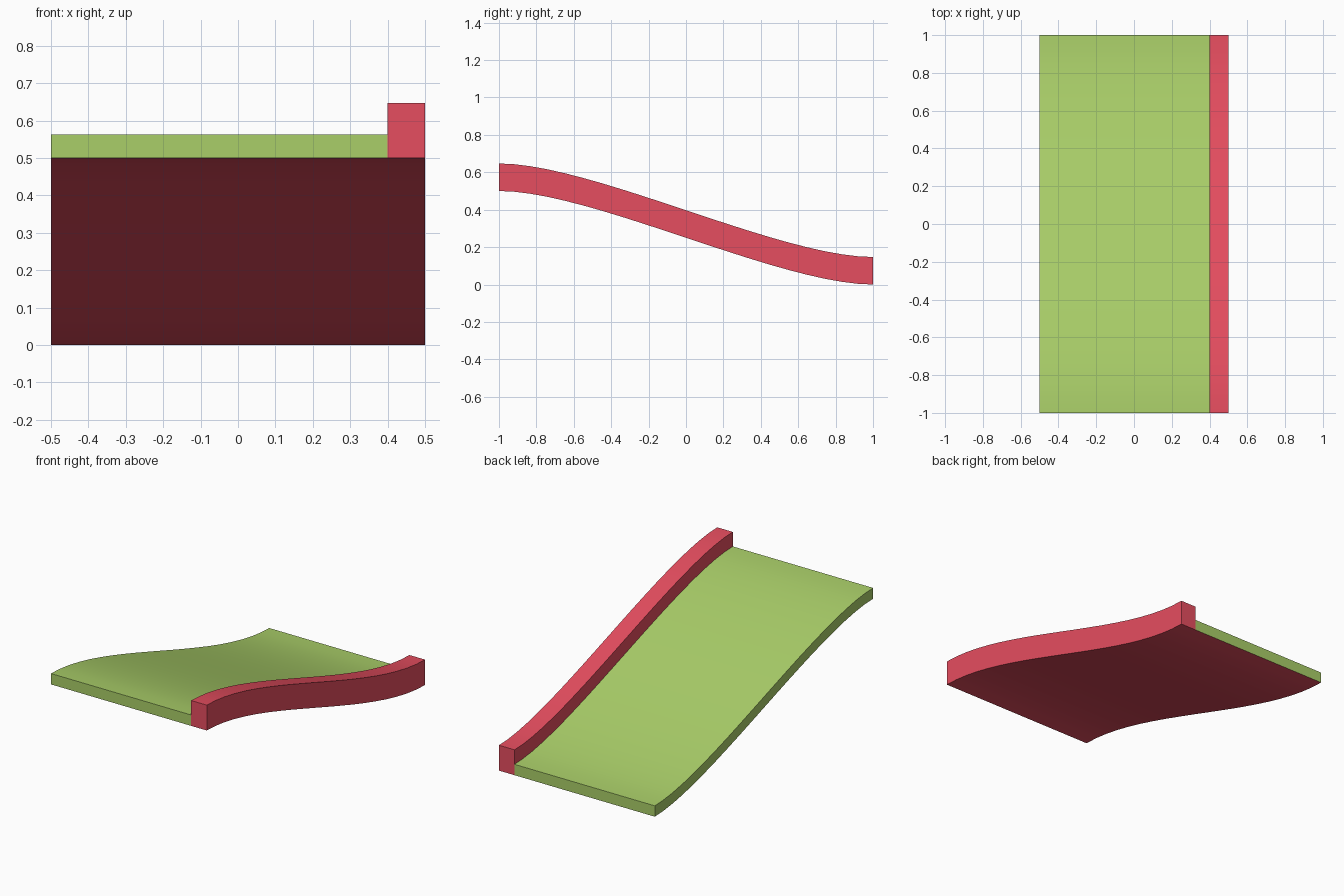
import bpy, bmesh, math

if "Cube" in bpy.data.objects:
    bpy.data.objects.remove(bpy.data.objects["Cube"])

STEPS = 20
DROP = 0.5      # height lost from front to back
HANDLE = 0.5    # length of the level curve handle at each end


def material(name, color):
    m = bpy.data.materials.new(name)
    m.diffuse_color = color
    m.use_nodes = True
    m.node_tree.nodes["Principled BSDF"].inputs["Base Color"].default_value = m.diffuse_color
    return m


green = material("green", (0.40, 0.62, 0.14, 1))
red = material("red", (0.79, 0.075, 0.115, 1))


def slope_point(t):
    """Point on the S-curve of the underside: (y, z)."""
    s = 1 - t
    y = -1 + 3 * s * s * t * HANDLE + 3 * s * t * t * (2 - HANDLE) + 2 * t ** 3
    z = DROP * (1 - 3 * t * t + 2 * t ** 3)
    return y, z


def sweep(name, profile, mats, open_edge, edge_mats):
    """Sweep an (x, z) cross-section down the slope, leaving the joint open."""
    bm = bmesh.new()
    rings = []
    for i in range(STEPS + 1):
        y, z = slope_point(i / STEPS)
        rings.append([bm.verts.new((px, y, z + pz)) for px, pz in profile])
    n = len(profile)
    for a, b in zip(rings, rings[1:]):
        for k in range(n):
            if k != open_edge:
                j = (k + 1) % n
                face = bm.faces.new((a[k], b[k], b[j], a[j]))
                face.material_index = edge_mats.get(k, 0)
    bm.faces.new(rings[0])
    bm.faces.new(rings[-1][::-1])
    mesh = bpy.data.meshes.new(name)
    bm.to_mesh(mesh)
    bm.free()
    for m in mats:
        mesh.materials.append(m)
    obj = bpy.data.objects.new(name, mesh)
    bpy.context.collection.objects.link(obj)
    bpy.ops.object.select_all(action='DESELECT')
    obj.select_set(True)
    bpy.context.view_layer.objects.active = obj
    bpy.ops.object.shade_smooth_by_angle(angle=math.radians(30))


# Green bed with a red underside
sweep("ramp_bed", [(-0.5, 0), (0.4, 0), (0.4, 0.063), (-0.5, 0.063)],
      [green, red], 1, {0: 1})

# Raised red kerb along the right side
sweep("side_kerb", [(0.4, 0), (0.5, 0), (0.5, 0.147), (0.4, 0.147), (0.4, 0.063)],
      [red], 4, {})
